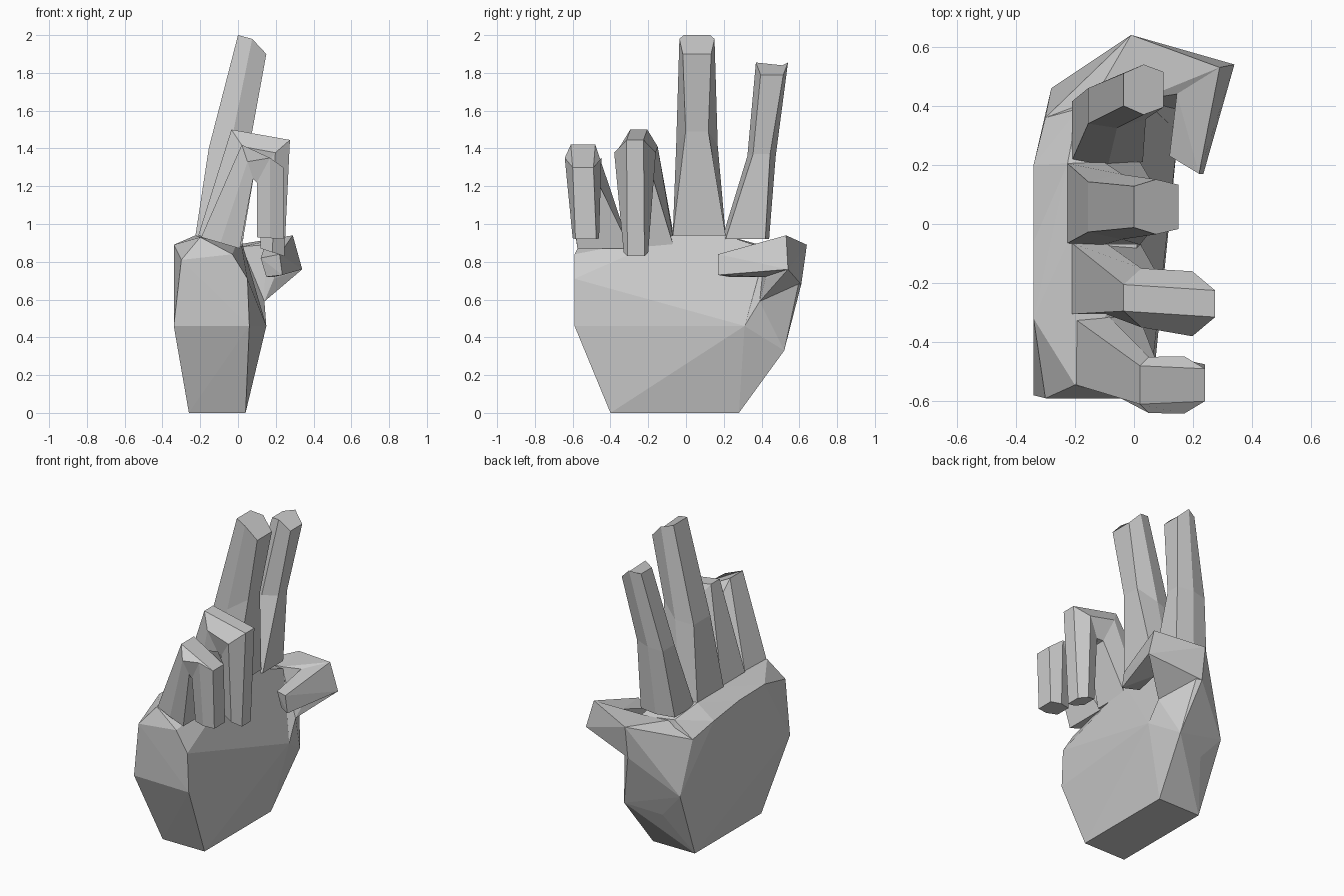
import bpy, bmesh
from mathutils import Vector

old = bpy.data.objects.get("Cube")
if old:
    bpy.data.objects.remove(old, do_unlink=True)

grey = bpy.data.materials.new("plain grey")
grey.use_nodes = True
grey.diffuse_color = (0.6, 0.6, 0.6, 1)
grey.node_tree.nodes["Principled BSDF"].inputs["Base Color"].default_value = (0.6, 0.6, 0.6, 1)


def finish(bm, name):
    bmesh.ops.recalc_face_normals(bm, faces=bm.faces)
    mesh = bpy.data.meshes.new(name)
    bm.to_mesh(mesh)
    bm.free()
    mesh.materials.append(grey)
    obj = bpy.data.objects.new(name, mesh)
    bpy.context.collection.objects.link(obj)
    return obj


def hull(name, points):
    """Faceted solid wrapped around a few corner points."""
    bm = bmesh.new()
    verts = [bm.verts.new(p) for p in points]
    res = bmesh.ops.convex_hull(bm, input=verts)
    loose = [v for v in res["geom_interior"] if isinstance(v, bmesh.types.BMVert)]
    bmesh.ops.delete(bm, geom=loose, context="VERTS")
    return finish(bm, name)


def ring(outer, inner, y, w_out, w_mid, w_in, lift=0.0):
    """Six-sided section: back edge, two side corners, palm edge."""
    (ox, oz), (ix, iz) = outer, inner
    mx, mz = (ox + ix) / 2, (oz + iz) / 2 + lift
    return [Vector(p) for p in (
        (ox, y - w_out, oz), (ox, y + w_out, oz), (mx, y + w_mid, mz),
        (ix, y + w_in, iz), (ix, y - w_in, iz), (mx, y - w_mid, mz))]


def finger(name, rings):
    """Loft the six-sided sections from base to tip."""
    bm = bmesh.new()
    loops = [[bm.verts.new(p) for p in r] for r in rings]
    for a, b in zip(loops, loops[1:]):
        for i in range(6):
            j = (i + 1) % 6
            bm.faces.new((a[i], a[j], b[j], b[i]))
    bm.faces.new(loops[0])
    bm.faces.new(loops[-1])
    return finish(bm, name)


# Palm with wrist cut, knuckle row and heel
hull("palm", [
    (-.26, -.40, 0), (.04, -.40, 0), (-.26, .28, 0), (.04, .28, 0),
    (-.34, -.58, .46), (.06, -.59, .46), (.15, .31, .46),
    (-.28, .46, .44), (-.14, .44, .28), (.08, .52, .33),
    (-.30, -.59, .81), (-.34, -.32, .89), (-.34, -.06, .885),
    (-.34, .20, .85), (-.30, .36, .78),
    (-.20, -.545, .93), (-.03, -.59, .84), (.05, -.59, .71),
    (-.225, -.065, .94), (-.225, .205, .94), (.01, -.07, .94),
    (.01, .21, .94), (-.19, .39, .89), (.03, .42, .87)])

# Extended fingers
finger("middle_finger", [
    ring((-.225, .94), (.02, .94), .07, .135, .14, .14),
    ring((-.155, 1.40), (.075, 1.49), .058, .085, .11, .06, -.03),
    ring((0, 2.0), (.15, 1.90), .058, .07, .093, .075, .03)])
finger("index_finger", [
    ring((-.21, .92), (.03, .92), .315, .10, .125, .105),
    ring((-.155, 1.35), (.04, 1.37), .40, .06, .075, .045),
    ring((-.035, 1.84), (.10, 1.79), .455, .055, .085, .06, .04)])

# Folded fingers
finger("ring_finger", [
    ring((-.21, .94), (.02, .88), -.185, .12, .12, .12),
    ring((-.035, 1.50), (.085, 1.26), -.25, .045, .10, .07, .03),
    ring((.275, 1.445), (.12, 1.27), -.27, .045, .11, .075, .02),
    ring((.245, .83), (.12, .87), -.265, .045, .065, .045)])
finger("little_finger", [
    ring((-.195, .93), (.01, .87), -.435, .11, .13, .14),
    ring((.02, 1.42), (.08, 1.24), -.545, .065, .095, .07),
    ring((.24, 1.30), (.10, 1.22), -.545, .055, .097, .07, .09),
    ring((.24, .92), (.10, .93), -.53, .055, .07, .05)])

# Thumb: base, middle joint and tip folded across the palm
hull("thumb_base", [
    (-.28, .46, .44), (-.14, .44, .28), (.08, .52, .33), (.15, .31, .46),
    (.14, .39, .59), (-.01, .61, .68), (-.01, .64, .89),
    (-.30, .36, .78), (-.15, .40, .88), (.02, .42, .88)])
hull("thumb_middle", [
    (-.01, .64, .89), (-.01, .61, .68), (.14, .39, .59), (.02, .42, .88),
    (.145, .44, .89), (.29, .53, .94), (.34, .54, .76), (.19, .42, .71)])
hull("thumb_tip", [
    (.29, .53, .94), (.34, .54, .76), (.145, .44, .89), (.19, .42, .72),
    (.22, .17, .84), (.235, .17, .73), (.12, .23, .82), (.15, .23, .72)])
